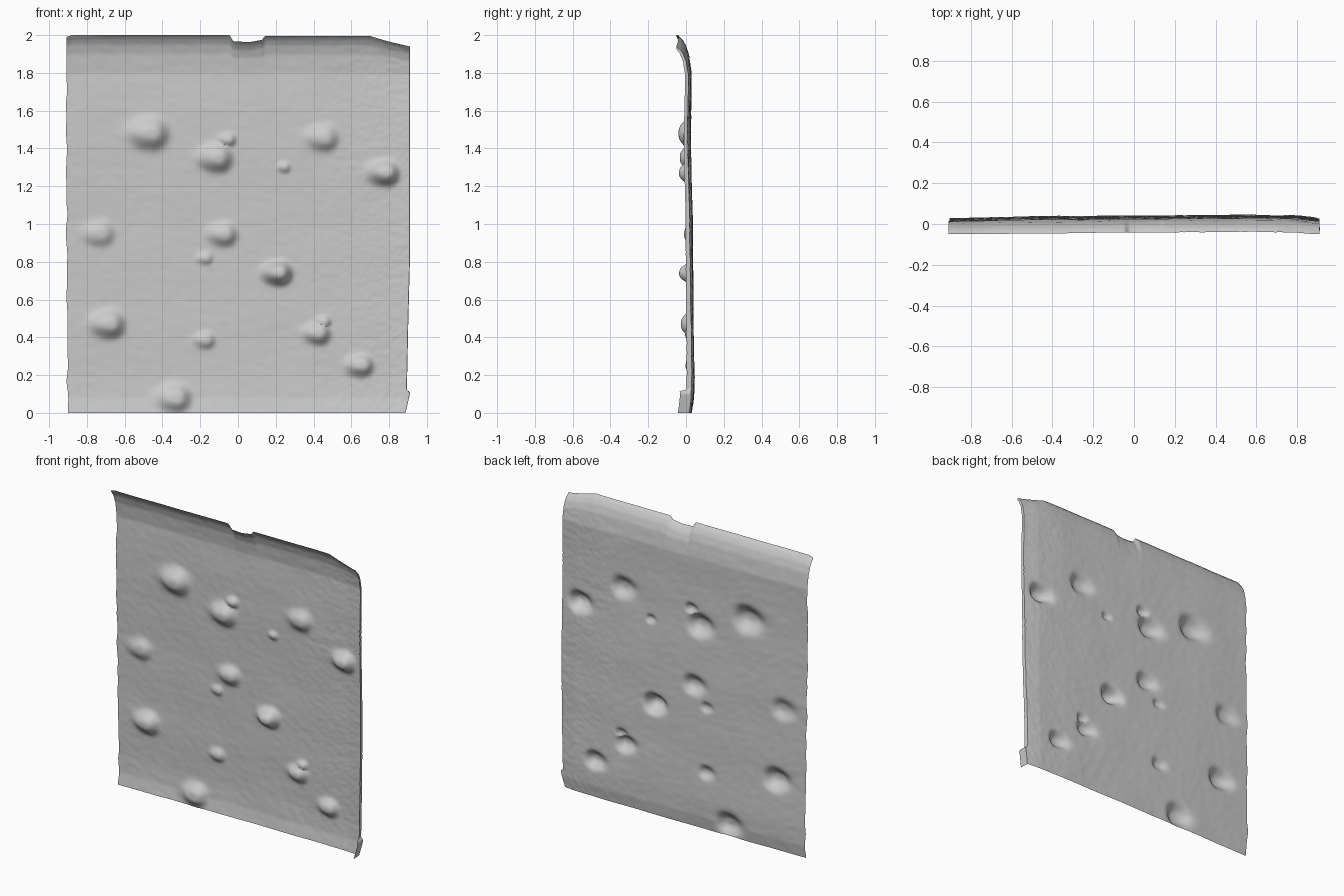
import bpy
import bmesh
from math import exp
from mathutils import Vector, noise

cube = bpy.data.objects.get("Cube")
if cube:
    bpy.data.objects.remove(cube, do_unlink=True)

COLS, ROWS, LIP = 200, 210, 4

# Height -> depth of the sheet, curling forward at the top
PROFILE = [(0, .026), (.08, .038), (.2, .042), (.5, .036), (1, .032), (1.4, .022),
           (1.6, .022), (1.8, .025), (1.9, .012), (1.95, -.004), (1.98, -.022), (2, -.042)]
# Width -> extra depth
ACROSS = [(-.91, -.014), (-.5, -.004), (0, 0), (.6, .004), (.8, 0), (.91, -.012)]
# Outline of the top and right edges
TOP = [(-.91, 1.99), (-.88, 2), (-.045, 2), (-.025, 1.967), (.06, 1.963), (.13, 1.975),
       (.14, 1.995), (.7, 1.995), (.8, 1.965), (.91, 1.94)]
RIGHT = [(0, .885), (.11, .91), (.12, .892), (.5, .9), (.8, .908), (2, .908)]
# Dents pushed forward: x, z, radius, depth
DENTS = [(-.45, 1.48, .075, .058), (-.10, 1.35, .065, .055), (-.045, 1.445, .032, .028),
         (.465, 1.455, .06, .04), (.79, 1.27, .058, .062), (.25, 1.30, .026, .018),
         (-.72, .95, .06, .03), (-.065, .945, .055, .042), (-.165, .82, .03, .018),
         (.225, .74, .055, .072), (-.67, .47, .065, .055), (-.165, .385, .04, .025),
         (.435, .42, .05, .045), (.46, .48, .03, .025), (.66, .25, .052, .045),
         (-.32, .08, .065, .05)]


def lerp(table, t):
    for (a, p), (b, q) in zip(table, table[1:]):
        if t <= b:
            return p + (q - p) * max(0, (t - a) / (b - a))
    return table[-1][1]


def dent_depth(x, z):
    total = 0
    for cx, cz, r, depth in DENTS:
        dx, dz = (x - cx) / r, (z - cz) / r
        dx *= .62 if dx < 0 else 1.05      # gentle on the left, steep on the right
        d2 = dx * dx + dz * dz
        if d2 < 6:
            total = max(total, depth * exp(-(d2 ** 1.5) * 1.1))
    return total


def roughness(x, z):
    bark = max(0, min(1, (x - .3) * 2))    # grain on the right-hand side
    broad = noise.noise(Vector((x * 4, 0, z * 4))) * .003
    fine = noise.noise(Vector((x * 18 + z * 8, 3, z * 22))) * .0011
    grain = noise.noise(Vector((x * 34 - z * 16, 7, z * 40))) * .0012
    return broad + fine + grain * (.3 + bark)


def surface_point(i, j):
    u, v = min(i, COLS) / COLS, j / ROWS
    z = 2 * v
    left = -.9 - .008 * min(1, z) + .008 * noise.noise(Vector((0, 5, z * 9)))
    x = left + (lerp(RIGHT, z) - left) * u
    # Squeeze the upper rows to follow the top outline
    drop = (2 - lerp(TOP, x)) * max(0, (z - 1.75) / .25)
    y = lerp(PROFILE, z) + lerp(ACROSS, x) + roughness(x, z) - dent_depth(x, z)
    y = max(y, -.05)
    if i > COLS:                           # side lip folded forward
        t = (i - COLS) / LIP
        depth = .06 if z < .12 else .028 - .006 * z
        y = max(y - depth * t, -.05)
        x += .002 * t
    return x, y, z - drop


# Sheet
bm = bmesh.new()
grid = [[bm.verts.new(surface_point(i, j)) for i in range(COLS + LIP + 1)]
        for j in range(ROWS + 1)]
for low, high in zip(grid, grid[1:]):
    for i in range(COLS + LIP):
        bm.faces.new((low[i], low[i + 1], high[i + 1], high[i]))
mesh = bpy.data.meshes.new("dented_sheet")
bm.to_mesh(mesh)
bm.free()
sheet = bpy.data.objects.new("dented_sheet", mesh)
bpy.context.collection.objects.link(sheet)

# Colour
grey = bpy.data.materials.new("light_grey")
grey.use_nodes = True
grey.diffuse_color = (.6, .6, .6, 1)
grey.node_tree.nodes["Principled BSDF"].inputs["Base Color"].default_value = (.6, .6, .6, 1)
mesh.materials.append(grey)

bpy.context.view_layer.objects.active = sheet
sheet.select_set(True)
bpy.ops.object.shade_smooth_by_angle(angle=.9)
